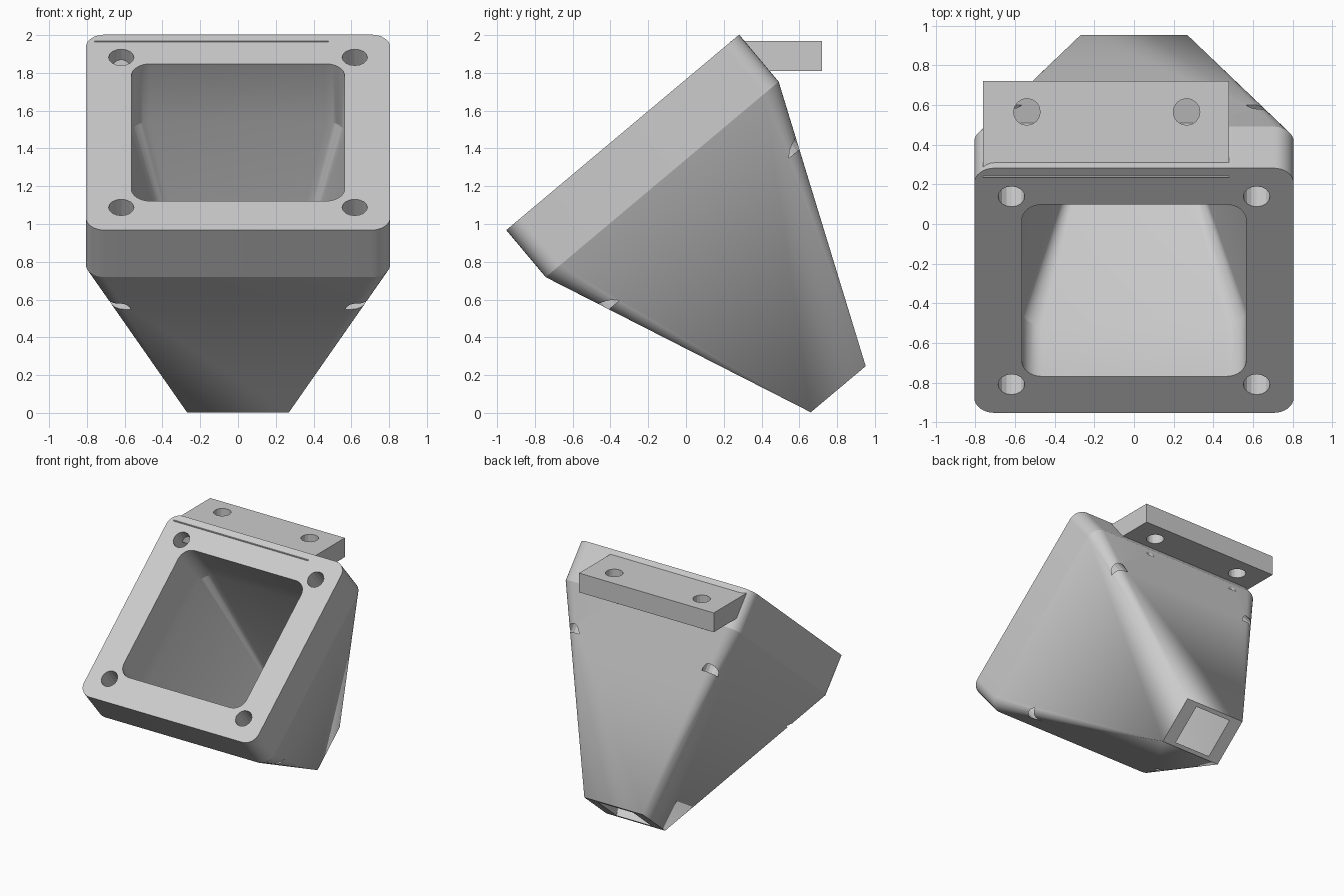
import bpy, bmesh
from math import cos, sin, pi, radians
from mathutils import Matrix, Vector

cube = bpy.data.objects.get("Cube")
if cube:
    bpy.data.objects.remove(cube, do_unlink=True)

grey = bpy.data.materials.new("matte_grey")
grey.use_nodes = True
grey.diffuse_color = (0.6, 0.6, 0.6, 1)
grey.node_tree.nodes["Principled BSDF"].inputs["Base Color"].default_value = (0.6, 0.6, 0.6, 1)

# Tilted frame: local x across, y up the front face, z into the funnel
T = radians(40)
FRAME = Matrix(((1, 0, 0, 0),
                (0, cos(T), sin(T), -0.335),
                (0, sin(T), -cos(T), 1.485),
                (0, 0, 0, 1)))


def make_object(name, bm):
    bmesh.ops.recalc_face_normals(bm, faces=bm.faces)
    mesh = bpy.data.meshes.new(name)
    bm.to_mesh(mesh)
    bm.free()
    mesh.materials.append(grey)
    obj = bpy.data.objects.new(name, mesh)
    bpy.context.collection.objects.link(obj)
    return obj


def rounded_square(half, r, z, steps=8):
    pts = []
    for k, (sx, sy) in enumerate(((1, 1), (-1, 1), (-1, -1), (1, -1))):
        for i in range(steps + 1):
            a = (k + i / steps) * pi / 2
            pts.append((sx * (half - r) + r * cos(a), sy * (half - r) + r * sin(a), z))
    return pts


def rectangle(hx, hy, z):
    return [(sx * hx, sy * hy, z) for sx in (-1, 1) for sy in (-1, 1)]


def hull(name, pts):
    bm = bmesh.new()
    for p in pts:
        bm.verts.new(FRAME @ Vector(p))
    bmesh.ops.convex_hull(bm, input=bm.verts)
    bmesh.ops.dissolve_limit(bm, angle_limit=0.005, verts=bm.verts, edges=bm.edges)
    return make_object(name, bm)


def cylinder(name, x, y, z0, z1, frame=Matrix()):
    bm = bmesh.new()
    bmesh.ops.create_cone(bm, cap_ends=True, segments=16, radius1=0.067, radius2=0.067,
                          depth=z1 - z0,
                          matrix=frame @ Matrix.Translation((x, y, (z0 + z1) / 2)))
    return make_object(name, bm)


def cut(obj, cutters):
    for c in cutters:
        m = obj.modifiers.new("cut", 'BOOLEAN')
        m.operation, m.solver, m.object = 'DIFFERENCE', 'EXACT', c
        bpy.context.view_layer.objects.active = obj
        bpy.ops.object.modifier_apply(modifier=m.name)


# Funnel body: square flange tapering to a small outlet
body = hull("funnel_body", rounded_square(0.805, 0.1, 0) + rounded_square(0.805, 0.1, 0.325)
            + rectangle(0.27, 0.19, 1.775))

# Hollow: straight mouth, then tapering through the outlet
cavity = hull("cavity_cutter", rounded_square(0.565, 0.1, -0.1) + rounded_square(0.565, 0.1, 0.4)
              + rectangle(0.16, 0.155, 1.775) + rectangle(0.15, 0.145, 1.82))

# Screw holes in the flange and in the mounting bar
screws = [cylinder("flange_hole_cutter", sx * 0.618, sy * 0.618, -0.1, 0.67, FRAME)
          for sx in (-1, 1) for sy in (-1, 1)]
bar_holes = [cylinder("bar_hole_cutter", x, 0.565, 1.69, 2.1) for x in (-0.54, 0.265)]

# Mounting bar across the upper back edge
bm = bmesh.new()
bmesh.ops.create_cube(bm, size=1, matrix=Matrix.Translation((-0.14, 0.4775, 1.89))
                      @ Matrix.Diagonal((1.24, 0.485, 0.16, 1)))
bar = make_object("mounting_bar", bm)

cut(body, [cavity] + screws + bar_holes)
cut(bar, bar_holes)
for c in [cavity] + screws + bar_holes:
    bpy.data.objects.remove(c, do_unlink=True)

for obj in (body, bar):
    bpy.ops.object.select_all(action='DESELECT')
    obj.select_set(True)
    bpy.context.view_layer.objects.active = obj
    bpy.ops.object.shade_smooth_by_angle(angle=radians(20))
